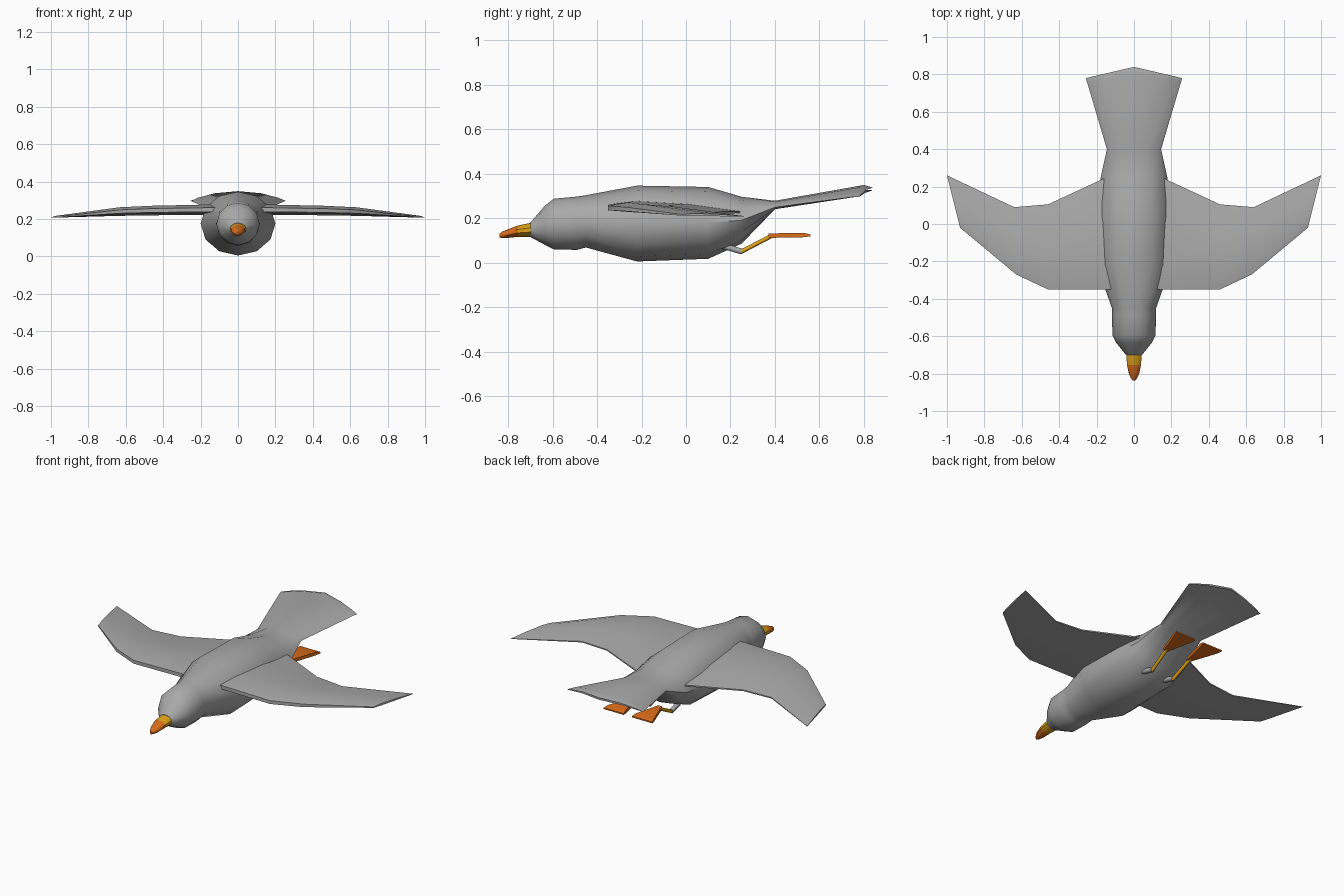
import bpy, bmesh, math
from mathutils import Vector

if "Cube" in bpy.data.objects:
    bpy.data.objects.remove(bpy.data.objects["Cube"])


def mat(name, rgb):
    m = bpy.data.materials.new(name)
    m.diffuse_color = (*rgb, 1)
    m.use_nodes = True
    m.node_tree.nodes["Principled BSDF"].inputs["Base Color"].default_value = m.diffuse_color
    return m


GREY = mat("feather_grey", (0.40, 0.40, 0.40))
YELLOW = mat("yellow", (0.72, 0.36, 0.01))
ORANGE = mat("orange", (0.70, 0.15, 0.01))


def loft(name, rings, mats, mirror=False, angle=40, rule=None):
    """Skin a list of equal-length closed rings and cap both ends."""
    bm = bmesh.new()
    vs = [[bm.verts.new(p) for p in r] for r in rings]
    n = len(rings[0])
    for i in range(len(vs) - 1):
        for j in range(n):
            k = (j + 1) % n
            f = bm.faces.new((vs[i][j], vs[i][k], vs[i + 1][k], vs[i + 1][j]))
            f.material_index = rule(i) if rule else 0
    for i, r in ((0, vs[0]), (len(rings) - 2, vs[-1])):
        f = bm.faces.new(r)
        f.material_index = rule(i) if rule else 0
    bmesh.ops.recalc_face_normals(bm, faces=bm.faces)
    me = bpy.data.meshes.new(name)
    bm.to_mesh(me)
    bm.free()
    ob = bpy.data.objects.new(name, me)
    bpy.context.collection.objects.link(ob)
    for m in mats:
        me.materials.append(m)
    bpy.ops.object.select_all(action='DESELECT')
    bpy.context.view_layer.objects.active = ob
    ob.select_set(True)
    bpy.ops.object.shade_smooth_by_angle(angle=math.radians(angle))
    if mirror:
        ob.modifiers.new("mirror", 'MIRROR')
    return ob


def oval(y, half, low, high, sag=0, sweep=0, n=12):
    """Upright oval ring; sag droops its sides, sweep pulls them forward."""
    pts = []
    for i in range(n):
        a = 2 * math.pi * i / n
        s = math.sin(a)
        pts.append((half * s, y - sweep * abs(s),
                    (low + high) / 2 + (high - low) / 2 * math.cos(a) - sag * s * s))
    return pts


# Head, body and fanned tail in one skin
loft("body_and_tail", [
    oval(-0.70, 0.043, 0.115, 0.180),
    oval(-0.635, 0.095, 0.080, 0.255),
    oval(-0.595, 0.115, 0.060, 0.287),
    oval(-0.49, 0.118, 0.057, 0.297),
    oval(-0.45, 0.118, 0.068, 0.303),
    oval(-0.22, 0.200, 0.005, 0.346),
    oval(0.10, 0.195, 0.017, 0.340),
    oval(0.25, 0.178, 0.085, 0.296),
    oval(0.40, 0.145, 0.240, 0.278, sag=0.01),
    oval(0.80, 0.250, 0.312, 0.349, sag=0.035, sweep=0.045),
    oval(0.84, 0.258, 0.325, 0.337, sag=0.035, sweep=0.06),
], [GREY])

# Wings: (lead x, lead y, trail x, trail y, base z, thickness)
stations = [(0.06, -0.35, 0.06, 0.29, 0.222, 0.056),
            (0.18, -0.35, 0.19, 0.23, 0.222, 0.055),
            (0.46, -0.35, 0.46, 0.105, 0.220, 0.051),
            (0.63, -0.27, 0.64, 0.09, 0.217, 0.046),
            (0.93, -0.02, 1.00, 0.26, 0.207, 0.014)]
section = [(0, 0.3), (0, 0.7), (0.2, 1.0), (0.6, 0.75),
           (1, 0.15), (1, 0.0), (0.6, 0.1), (0.2, 0.15)]
loft("wings", [[(lx + (tx - lx) * t, ly + (ty - ly) * t, z + h * v)
                for t, v in section]
               for lx, ly, tx, ty, z, h in stations], [GREY], mirror=True)

# Beak: yellow base and orange tip
loft("beak", [
    oval(-0.68, 0.045, 0.115, 0.182, n=10),
    oval(-0.755, 0.039, 0.116, 0.167, n=10),
    oval(-0.80, 0.029, 0.111, 0.150, n=10),
    oval(-0.825, 0.017, 0.110, 0.140, n=10),
    oval(-0.838, 0.007, 0.113, 0.130, n=10),
], [YELLOW, ORANGE], rule=lambda i: min(i, 1))


def tube(name, a, b, r, m):
    """Six-sided mirrored limb segment between two points."""
    a, b = Vector(a), Vector(b)
    q = (b - a).to_track_quat('Z', 'Y')
    ring = [q @ Vector((r * math.cos(k * math.pi / 3), r * math.sin(k * math.pi / 3), 0))
            for k in range(6)]
    loft(name, [[p + v for v in ring] for p in (a, b)], [m], mirror=True, angle=65)


# Legs trailing behind
tube("upper_legs", (0.075, 0.13, 0.085), (0.075, 0.25, 0.050), 0.015, GREY)
tube("lower_legs", (0.075, 0.243, 0.046), (0.085, 0.39, 0.123), 0.011, YELLOW)


# Webbed feet, widening to the rear
def slab(y, x, half, z, t):
    return [(x - half, y, z - t), (x + half, y, z - t),
            (x + half, y, z + t), (x - half, y, z + t)]


loft("feet", [slab(0.37, 0.084, 0.012, 0.121, 0.010),
              slab(0.53, 0.095, 0.060, 0.124, 0.010),
              slab(0.56, 0.096, 0.068, 0.122, 0.004)], [ORANGE], mirror=True)
